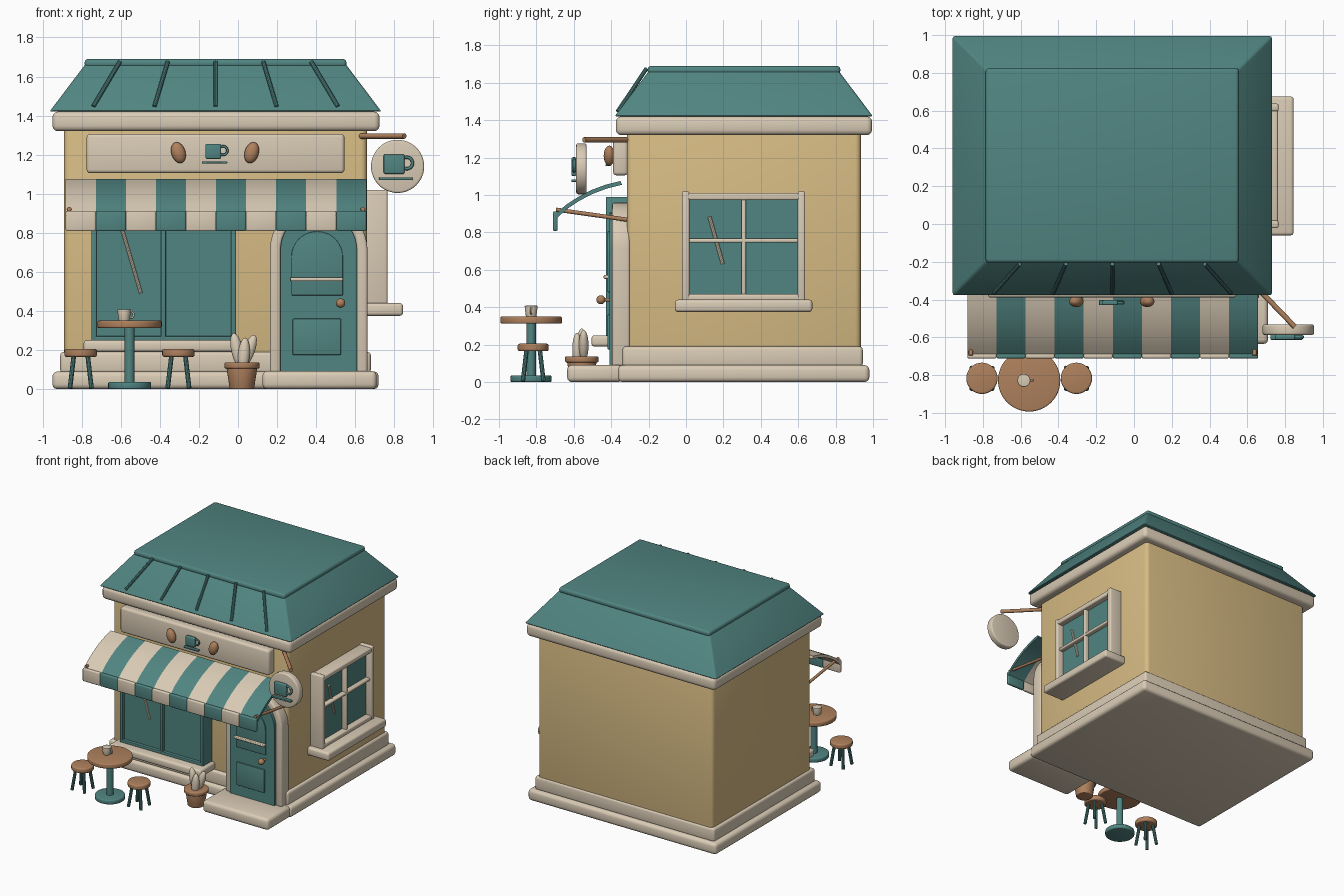
import bpy, bmesh, math
from mathutils import Matrix, Vector, Euler

if "Cube" in bpy.data.objects:
    bpy.data.objects.remove(bpy.data.objects["Cube"])


def material(name, rgb):
    m = bpy.data.materials.new(name)
    m.use_nodes = True
    m.diffuse_color = (*rgb, 1)
    m.node_tree.nodes["Principled BSDF"].inputs["Base Color"].default_value = (*rgb, 1)
    return m


TEAL = material("teal paint", (0.082, 0.235, 0.222))
WALL = material("yellow plaster", (0.68, 0.50, 0.23))
CREAM = material("cream trim", (0.70, 0.60, 0.465))
WOOD = material("brown wood", (0.43, 0.22, 0.11))


def finish(name, bm, mat):
    bmesh.ops.recalc_face_normals(bm, faces=bm.faces)
    me = bpy.data.meshes.new(name)
    bm.to_mesh(me)
    bm.free()
    me.materials.append(mat)
    ob = bpy.data.objects.new(name, me)
    bpy.context.collection.objects.link(ob)
    bpy.ops.object.select_all(action='DESELECT')
    ob.select_set(True)
    bpy.context.view_layer.objects.active = ob
    bpy.ops.object.shade_smooth_by_angle(angle=math.radians(35))
    return ob


def round_edges(bm, width):
    if width:
        sharp = [e for e in bm.edges if len(e.link_faces) == 2 and e.calc_face_angle(0) > 0.6]
        bmesh.ops.bevel(bm, geom=sharp, offset=width, segments=3, profile=0.5,
                        affect='EDGES', clamp_overlap=True)


def box(name, x, y, z, mat, bevel=0.0, top_inset=0.0):
    bm = bmesh.new()
    bmesh.ops.create_cube(bm, size=1)
    for v in bm.verts:
        i = top_inset if v.co.z > 0 else 0
        sx, sy = (1 if v.co.x > 0 else -1), (1 if v.co.y > 0 else -1)
        v.co = (x[sx > 0] - sx * i, y[sy > 0] - sy * i, z[v.co.z > 0])
    round_edges(bm, bevel)
    return finish(name, bm, mat)


def prism(name, points, axis, span, mat, bevel=0.0):
    """Extrude a flat outline: (x, z) along y, or (y, z) along x."""
    bm = bmesh.new()
    place = (lambda a, b, d: (d, a, b)) if axis == 'x' else (lambda a, b, d: (a, d, b))
    face = bm.faces.new([bm.verts.new(place(a, b, span[0])) for a, b in points])
    out = bmesh.ops.extrude_face_region(bm, geom=[face])
    move = Vector(place(0, 0, span[1] - span[0]))
    bmesh.ops.translate(bm, vec=move, verts=[g for g in out["geom"] if isinstance(g, bmesh.types.BMVert)])
    bmesh.ops.recalc_face_normals(bm, faces=bm.faces)
    round_edges(bm, bevel)
    return finish(name, bm, mat)


def rod(name, a, b, r1, mat, r2=None, sides=32, bevel=0.0):
    a, b = Vector(a), Vector(b)
    bm = bmesh.new()
    turn = (b - a).to_track_quat('Z', 'Y').to_matrix().to_4x4()
    bmesh.ops.create_cone(bm, cap_ends=True, segments=sides, radius1=r1,
                          radius2=r1 if r2 is None else r2, depth=(b - a).length,
                          matrix=Matrix.Translation((a + b) / 2) @ turn)
    round_edges(bm, bevel)
    return finish(name, bm, mat)


def ellipsoid(name, loc, size, tilt, mat):
    bm = bmesh.new()
    bmesh.ops.create_uvsphere(bm, u_segments=24, v_segments=14, radius=1,
                              matrix=Matrix.LocRotScale(Vector(loc), Euler(tilt), Vector(size)))
    return finish(name, bm, mat)


def ring(name, loc, radius, thick, mat):
    bpy.ops.mesh.primitive_torus_add(location=loc, rotation=(math.pi / 2, 0, 0), major_radius=radius,
                                     minor_radius=thick, major_segments=24, minor_segments=8)
    ob = bpy.context.object
    ob.name = name
    ob.data.materials.append(mat)
    bpy.ops.object.shade_smooth()


def arc(cx, cz, r, n=20):
    return [(cx + r * math.cos(math.pi * i / n), cz + r * math.sin(math.pi * i / n)) for i in range(n + 1)]


def arch(cx, cz, r, bottom):
    return [(cx + r, bottom)] + arc(cx, cz, r) + [(cx - r, bottom)]


def cup_emblem(name, cx, cz, s, y):
    box(name + "_cup", (cx - 0.5 * s, cx + 0.4 * s), (y - 0.015, y + 0.012), (cz - 0.35 * s, cz + 0.5 * s), TEAL, 0.008)
    ring(name + "_handle", (cx + 0.5 * s, y, cz + 0.12 * s), 0.25 * s, 0.07 * s, TEAL)
    box(name + "_saucer", (cx - 0.7 * s, cx + 0.75 * s), (y - 0.015, y + 0.012), (cz - 0.62 * s, cz - 0.5 * s), TEAL, 0.004)


# Building shell
box("foundation", (-0.95, 0.72), (-0.365, 0.98), (0, 0.09), CREAM, 0.025)
box("skirting", (-0.91, 0.68), (-0.34, 0.945), (0.08, 0.19), CREAM, 0.018)
box("walls", (-0.89, 0.66), (-0.315, 0.935), (0.05, 1.38), WALL, 0.03)
box("cornice", (-0.95, 0.725), (-0.375, 0.995), (1.32, 1.42), CREAM, 0.028)
box("front_step", (0.125, 0.71), (-0.635, -0.34), (0, 0.092), CREAM, 0.025)

# Roof with front seams
box("roof_slope", (-0.965, 0.735), (-0.382, 1.0), (1.42, 1.665), TEAL, 0.012, 0.185)
box("roof_cap", (-0.785, 0.555), (-0.205, 0.825), (1.645, 1.69), TEAL, 0.018)
for i in range(-2, 3):
    rod("roof_seam", (-0.115 + 0.313 * i, -0.365, 1.447), (-0.115 + 0.245 * i, -0.212, 1.675), 0.011, TEAL, sides=10)

# Fascia board with beans and cup
box("fascia_board", (-0.775, 0.545), (-0.39, -0.31), (1.105, 1.307), CREAM, 0.018)
for x, tilt in ((-0.305, -0.3), (0.07, 0.3)):
    ellipsoid("bean", (x, -0.41, 1.21), (0.036, 0.03, 0.055), (0, tilt, 0), WOOD)
cup_emblem("fascia_emblem", -0.122, 1.21, 0.09, -0.415)

# Striped awning with valance and arms
top = [(-0.35, 1.075), (-0.43, 1.055), (-0.51, 1.025), (-0.58, 0.988), (-0.645, 0.945), (-0.705, 0.89)]
outline = top + [(y + 0.008, z - 0.02) for y, z in reversed(top)]
STRIPES, LEFT, RIGHT = 10, -0.882, 0.657
width = (RIGHT - LEFT) / STRIPES
for i in range(STRIPES):
    span = (LEFT + i * width, LEFT + (i + 1) * width)
    mat = TEAL if i % 2 else CREAM
    prism("awning_stripe", outline, 'x', span, mat)
    box("awning_valance", span, (-0.712, -0.686), (0.808, 0.912), mat, 0.009)
for x in (LEFT + 0.018, RIGHT - 0.018):
    rod("awning_arm", (x, -0.315, 0.868), (x, -0.695, 0.922), 0.011, WOOD, sides=12)

# Shop window
box("shop_glass", (-0.74, -0.02), (-0.405, -0.30), (0.24, 0.98), TEAL)
for x in (-0.75, -0.395, -0.036):
    box("shop_window_upright", (x, x + 0.026), (-0.428, -0.30), (0.24, 0.99), TEAL, 0.005)
for z in (0.245, 0.964):
    box("shop_window_rail", (-0.75, -0.01), (-0.428, -0.30), (z, z + 0.026), TEAL, 0.005)
box("shop_window_sill", (-0.79, 0.02), (-0.505, -0.31), (0.19, 0.25), CREAM, 0.016)
rod("shop_window_glint", (-0.62, -0.408, 0.91), (-0.497, -0.408, 0.49), 0.009, CREAM, sides=8)

# Arched door
DX = 0.413
surround = arch(DX, 0.71, 0.25, 0.085) + list(reversed(arch(DX, 0.71, 0.195, 0.085)))
prism("door_surround", surround, 'y', (-0.395, -0.30), CREAM, 0.014)
prism("door", arch(DX, 0.71, 0.196, 0.09), 'y', (-0.41, -0.30), TEAL)
prism("door_upper_panel", arch(0.405, 0.675, 0.132, 0.48), 'y', (-0.42, -0.40), TEAL, 0.004)
box("door_lower_panel", (0.28, 0.527), (-0.42, -0.40), (0.175, 0.36), TEAL, 0.004)
box("door_rail", (0.268, 0.537), (-0.44, -0.40), (0.552, 0.572), CREAM, 0.006)
rod("knob_stem", (0.525, -0.45, 0.44), (0.525, -0.40, 0.44), 0.01, WOOD, sides=12)
ellipsoid("door_knob", (0.525, -0.455, 0.44), (0.024, 0.024, 0.024), (0, 0, 0), WOOD)

# Side window
box("side_glass", (0.64, 0.715), (0.0, 0.62), (0.44, 1.0), TEAL)
for y in (-0.022, 0.597):
    box("side_window_upright", (0.64, 0.765), (y, y + 0.04), (0.43, 1.02), CREAM, 0.01)
for z in (0.43, 0.972):
    box("side_window_rail", (0.64, 0.762), (-0.015, 0.63), (z, z + 0.04), CREAM, 0.01)
box("side_window_mullion", (0.69, 0.75), (0.297, 0.32), (0.44, 1.0), CREAM, 0.008)
box("side_window_crossbar", (0.69, 0.75), (0.0, 0.61), (0.745, 0.768), CREAM, 0.008)
box("side_window_sill", (0.64, 0.845), (-0.06, 0.675), (0.375, 0.44), CREAM, 0.016)
rod("side_window_glint", (0.717, 0.125, 0.885), (0.717, 0.197, 0.63), 0.01, CREAM, sides=8)

# Hanging round sign
rod("sign_pole", (0.63, -0.315, 1.295), (0.852, -0.545, 1.295), 0.014, WOOD, sides=16)
rod("sign_disc", (0.817, -0.532, 1.14), (0.817, -0.587, 1.14), 0.136, CREAM, sides=48, bevel=0.01)
cup_emblem("sign_emblem", 0.805, 1.143, 0.118, -0.598)

# Table and cup
TX, TY = -0.555, -0.828
rod("table_foot", (TX, TY, 0), (TX, TY, 0.036), 0.11, TEAL, bevel=0.008)
rod("table_leg", (TX, TY, 0.03), (TX, TY, 0.32), 0.025, TEAL)
rod("table_top", (TX, TY, 0.312), (TX, TY, 0.35), 0.165, WOOD, sides=48, bevel=0.008)
rod("table_cup", (-0.583, TY, 0.349), (-0.583, TY, 0.408), 0.028, CREAM, 0.035, 24, 0.004)
ring("table_cup_handle", (-0.55, TY, 0.38), 0.016, 0.005, CREAM)

# Stools
for x in (-0.805, -0.305):
    y = -0.817
    rod("stool_seat", (x, y, 0.165), (x, y, 0.205), 0.083, WOOD, bevel=0.01)
    for sx in (-1, 1):
        for sy in (-1, 1):
            rod("stool_leg", (x + sx * 0.055, y + sy * 0.055, 0.005), (x + sx * 0.035, y + sy * 0.035, 0.175),
                0.012, TEAL, sides=10)

# Potted plant
PX, PY = 0.02, -0.557
rod("pot", (PX, PY, 0), (PX, PY, 0.115), 0.062, WOOD, 0.08, bevel=0.005)
rod("pot_rim", (PX, PY, 0.105), (PX, PY, 0.137), 0.09, WOOD, bevel=0.008)
for dx, dy, z, tilt in ((-0.025, 0.0, 0.2, -0.2), (0.035, 0.01, 0.195, 0.35), (0.01, -0.025, 0.175, 0.08)):
    ellipsoid("leaf", (PX + dx, PY + dy, z), (0.03, 0.026, 0.088), (0, tilt, 0), CREAM)
